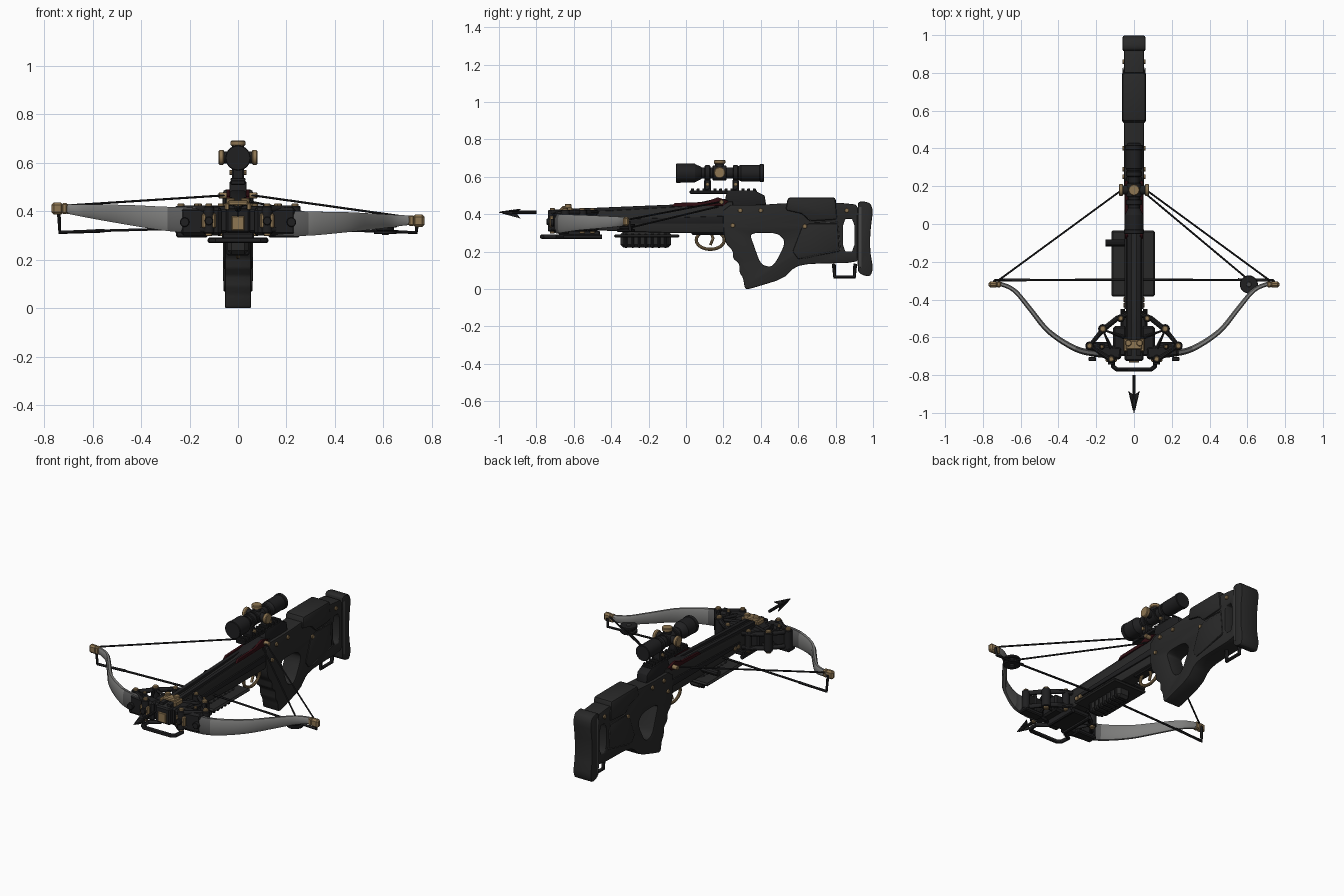
import bpy, bmesh, math
from mathutils import Vector

if "Cube" in bpy.data.objects:
    bpy.data.objects.remove(bpy.data.objects["Cube"])


def mat(name, c):
    m = bpy.data.materials.new(name)
    m.diffuse_color = (*c, 1)
    m.use_nodes = True
    m.node_tree.nodes["Principled BSDF"].inputs["Base Color"].default_value = m.diffuse_color
    return m


BLACK = mat("black polymer", (0.022, 0.022, 0.022))
METAL = mat("dark metal", (0.014, 0.014, 0.015))
EDGE = mat("worn grey", (0.06, 0.06, 0.06))
GREY = mat("limb grey", (0.21, 0.21, 0.205))
DGREY = mat("limb dark grey", (0.11, 0.11, 0.11))
TAN = mat("aged brass", (0.27, 0.18, 0.085))
RED = mat("dark red", (0.03, 0.004, 0.006))


def add(name, data, m):
    o = bpy.data.objects.new(name, data)
    bpy.context.collection.objects.link(o)
    data.materials.append(m)
    return o


def from_bm(name, bm, m):
    bmesh.ops.recalc_face_normals(bm, faces=bm.faces)
    me = bpy.data.meshes.new(name)
    bm.to_mesh(me)
    bm.free()
    return add(name, me, m)


def bevel(o, w, seg=2):
    if w:
        b = o.modifiers.new("bevel", 'BEVEL')
        b.width, b.segments, b.limit_method = w, seg, 'ANGLE'
    return o


def box(name, c, s, m, bev=0.006, rz=0):
    bm = bmesh.new()
    bmesh.ops.create_cube(bm, size=1)
    bmesh.ops.scale(bm, vec=s, verts=bm.verts)
    o = from_bm(name, bm, m)
    o.location, o.rotation_euler.z = c, rz
    return bevel(o, bev, 1)


def cyl(name, c, r, d, axis, m, bev=0.004, n=20, r2=None):
    bm = bmesh.new()
    bmesh.ops.create_cone(bm, cap_ends=True, segments=n, radius1=r,
                          radius2=r if r2 is None else r2, depth=d)
    o = from_bm(name, bm, m)
    o.location = c
    o.rotation_euler = {'x': (0, math.pi / 2, 0), 'y': (-math.pi / 2, 0, 0), 'z': (0, 0, 0)}[axis]
    return bevel(o, bev, 1)


def soften(p, n):
    for _ in range(n):
        q = []
        for a, b in zip(p, p[1:] + p[:1]):
            q += [(a[0] * .8 + b[0] * .2, a[1] * .8 + b[1] * .2),
                  (a[0] * .2 + b[0] * .8, a[1] * .2 + b[1] * .8)]
        p = q
    return p


def prism(name, prof, half, m, bev=0.01, soft=0, x=0, holes=()):
    """Side profile (y, z) extruded across x, with optional cut holes."""
    bm = bmesh.new()
    f = bm.faces.new([bm.verts.new((x - half, y, z)) for y, z in soften(prof, soft)])
    r = bmesh.ops.extrude_face_region(bm, geom=[f])
    bmesh.ops.translate(bm, vec=(2 * half, 0, 0),
                        verts=[v for v in r['geom'] if isinstance(v, bmesh.types.BMVert)])
    o = from_bm(name, bm, m)
    for h in holes:
        b = o.modifiers.new("cut", 'BOOLEAN')
        b.operation, b.object, b.solver = 'DIFFERENCE', h, 'EXACT'
        h.hide_render = True
    return bevel(o, bev)


def tube(name, pts, r, m, cyclic=False, res=3):
    cu = bpy.data.curves.new(name, 'CURVE')
    cu.dimensions, cu.bevel_depth, cu.bevel_resolution = '3D', r, res
    cu.use_fill_caps = True
    s = cu.splines.new('POLY')
    s.points.add(len(pts) - 1)
    for p, c in zip(s.points, pts):
        p.co = (*c, 1)
    s.use_cyclic_u = cyclic
    return add(name, cu, m)


# Stock with thumbhole and skeleton slot
thumb = prism("thumbhole_cutter", [(.34, .3), (.49, .3), (.535, .25), (.465, .115), (.40, .13), (.36, .24)],
              .2, BLACK, 0, 2)
slot = prism("slot_cutter", [(.84, .2), (.90, .2), (.90, .375), (.84, .375)], .2, BLACK, 0, 1)
prism("stock", [(.2, .305), (.215, .24), (.25, .205), (.25, .165), (.285, .135), (.285, .09), (.305, .06),
                (.315, 0), (.34, 0), (.52, .055), (.585, .12), (.66, .135), (.91, .14), (.93, .18),
                (.93, .42), (.9, .46), (.55, .46), (.4, .45), (.2, .45)], .053, BLACK, .016, 1, 0, (thumb, slot))
prism("cheek_rest", [(.53, .42), (.545, .49), (.80, .49), (.81, .37), (.66, .36), (.62, .40)], .063, BLACK, .015)
prism("stock_side_panel", [(.62, .33), (.66, .35), (.81, .35), (.82, .2), (.60, .16), (.57, .2)], .058, BLACK, .005)
for sx in (-1, 1):
    tube("panel_trim", [(sx * .058, y, z) for y, z in
                        [(.64, .40), (.67, .36), (.81, .355), (.825, .21), (.63, .165)]], .003, EDGE)
prism("butt_pad", [(.915, .46), (.94, .47), (.985, .46), (1, .42), (.985, .30), (.985, .2), (1, .11),
                   (.985, .065), (.94, .075), (.915, .10)], .06, BLACK, .014, 1)
prism("butt_pad_trim", [(.925, .44), (.94, .44), (.94, .11), (.925, .12)], .062, EDGE, .003)
tube("sling_loop", [(0, .79, .135), (0, .795, .065), (0, .90, .065), (0, .905, .135)], .011, METAL)

# Barrel, rail groove and red latch housing
prism("barrel", [(-.72, .33), (-.4, .31), (-.1, .30), (.25, .30), (.25, .47), (.16, .455), (-.05, .44),
                 (-.4, .42), (-.72, .41)], .043, BLACK, .008)
for sx in (-1, 1):
    prism("flight_rail", [(-.7, .405), (-.7, .425), (-.1, .45), (.15, .46), (.15, .44)], .012, METAL, .003, x=sx * .025)
    prism("barrel_side_rib", [(-.45, .35), (-.45, .37), (.2, .39), (.2, .35)], .008, METAL, .003, x=sx * .043)
    prism("latch_side", [(-.08, .44), (-.06, .46), (.1, .465), (.17, .49), (.23, .47), (.2, .445)], .008, RED, .003, x=sx * .04)
prism("latch_housing", [(-.06, .43), (.08, .465), (.17, .485), (.3, .47), (.3, .43)], .035, METAL)

# Trigger group
tube("trigger_guard", [(0, .13 + .075 * math.cos(a * math.pi / 12), .262 + .05 * math.sin(a * math.pi / 12))
                       for a in range(24)], .009, TAN, True)
tube("trigger", [(0, .13, .31), (0, .145, .27), (0, .13, .235)], .008, TAN)
box("trigger_block", (0, .13, .305), (.06, .2, .03), METAL)

# Ribbed foregrip with guard plate and side knob
box("foregrip", (0, -.215, .265), (.085, .27, .085), BLACK, .015)
for i in range(7):
    box("foregrip_rib", (0, -.32 + i * .035, .258), (.095, .017, .08), METAL, .006)
box("guard_plate", (-.005, -.21, .283), (.23, .35, .018), BLACK, .008)
tube("side_knob", [(-.04, -.1, .34), (-.15, -.1, .34)], .018, METAL)

# Scope rail and mount
prism("scope_mount", [(.2, .44), (.43, .44), (.42, .5), (.37, .525), (.22, .525)], .035, METAL, .006)
box("scope_rail", (0, .2, .518), (.06, .36, .018), METAL, .003)
for i in range(12):
    box("rail_tooth", (0, .035 + i * .03, .531), (.06, .016, .012), METAL, .002)
for y in (.115, .265):
    box("ring_base", (0, y, .555), (.05, .035, .06), METAL)
    cyl("scope_ring", (0, y, .62), .042, .03, 'y', METAL)
    for sx in (-1, 1):
        cyl("ring_screw", (sx * .03, y, .56), .01, .012, 'x', TAN, 0, 10)

# Scope body: (y centre, length, front radius, back radius)
for y, l, a, b in [(.19, .4, .03, .03), (.0, .1, .05, .05), (.065, .04, .05, .031), (.35, .12, .044, .044),
                   (.28, .03, .03, .044), (.405, .025, .047, .047), (-.04, .025, .052, .052)]:
    cyl("scope_tube", (0, y, .62), a, l, 'y', METAL, .003, 28, b)
cyl("scope_turret_hub", (0, .18, .62), .04, .075, 'y', METAL)
cyl("top_turret_neck", (0, .18, .655), .024, .04, 'z', METAL)
cyl("top_turret", (0, .18, .68), .03, .022, 'z', TAN)
for sx in (-1, 1):
    cyl("side_turret_neck", (sx * .045, .18, .622), .024, .04, 'x', METAL)
    cyl("side_turret", (sx * .069, .18, .622), .031, .022, 'x', TAN)


# Bow limbs: swept rounded section along stations (x, y, z, height, thickness)
STATIONS = [(.08, -.69, .355, .10, .04), (.2, -.685, .357, .105, .036), (.31, -.66, .36, .098, .031),
            (.45, -.57, .37, .082, .027), (.55, -.45, .376, .066, .025), (.63, -.355, .381, .052, .023),
            (.70, -.32, .386, .04, .023), (.74, -.32, .386, .036, .023)]


def limb(side):
    P = [Vector(s) for s in STATIONS]
    path = []
    for i in range(len(P) - 1):
        a, b, c, d = P[max(i - 1, 0)], P[i], P[i + 1], P[min(i + 2, len(P) - 1)]
        for k in range(5):
            t = k / 5
            path.append(b + (c - a) * (t / 2) + (a * 2 - b * 5 + c * 4 - d) * (t * t / 2)
                        + (b * 3 - a - c * 3 + d) * (t ** 3 / 2))
    path.append(P[-1])
    bm, rings = bmesh.new(), []
    for i, p in enumerate(path):
        d = path[min(i + 1, len(path) - 1)] - path[max(i - 1, 0)]
        n = Vector((-d[1], d[0])).normalized()
        ring = []
        for u, w in [(.5, .3), (.25, .5), (-.25, .5), (-.5, .3), (-.5, -.3), (-.25, -.5), (.25, -.5), (.5, -.3)]:
            x = side * (p[0] + n.x * u * p[4])
            ring.append(bm.verts.new((x, p[1] + n.y * u * p[4], p[2] - .033 * x + w * p[3])))
        rings.append(ring)
    for r, s in zip(rings, rings[1:]):
        for k in range(8):
            bm.faces.new((r[k], r[k - 1], s[k - 1], s[k]))
    bm.faces.new(rings[0])
    bm.faces.new(rings[-1])
    o = from_bm("bow_limb", bm, GREY)
    o.data.materials.append(DGREY)
    for f in o.data.polygons:
        f.material_index = int(abs(f.center.x) < .3)


for s in (-1, 1):
    limb(s)
    tz = .386 - .025 * s
    # Limb tips with cable yokes
    box("limb_tip", (s * .745, -.32, tz), (.05, .032, .05), TAN, .01)
    box("limb_tip_collar", (s * .715, -.32, tz), (.025, .03, .045), TAN)
    tube("cable_yoke", [(s * .74, -.305, tz), (s * .735, -.298, .312), (s * .55, -.295, .32)], .008, METAL)
    # Riser pocket, truss arms and bolts
    box("riser_pocket", (s * .15, -.675, .358), (.17, .07, .115), METAL, .012, s * .12)
    box("riser_shoulder", (s * .075, -.62, .36), (.07, .16, .10), METAL, .01)
    box("pocket_foot", (s * .19, -.655, .305), (.13, .06, .025), METAL)
    for z in (.325, .41):
        tube("truss_arm", [(s * .04, -.48, z), (s * .09, -.5, z), (s * .165, -.56, z),
                           (s * .235, -.645, z), (s * .12, -.72, z)], .014, METAL)
        tube("truss_brace", [(s * .05, -.6, z), (s * .165, -.56, z), (s * .12, -.66, z)], .01, METAL)
    for x, y, r in [(.235, -.645, .02), (.165, -.555, .022), (.12, -.715, .019), (.07, -.5, .018), (.17, -.65, .013)]:
        cyl("riser_post", (s * x, y, .365), r * 1.15, .115, 'z', METAL, .004, 12)
        cyl("riser_bolt", (s * x, y, .425), r * .75, .016, 'z', TAN, .003, 10)
        cyl("riser_bolt_lower", (s * x, y, .305), r * .75, .016, 'z', TAN, .003, 10)
    box("limb_clamp", (s * .12, -.718, .36), (.06, .025, .06), TAN)
    cyl("clamp_screw", (s * .12, -.735, .36), .018, .02, 'y', METAL, .003, 12)
    cyl("pocket_screw", (s * .22, -.715, .355), .02, .02, 'y', METAL, .003, 12)
    box("front_bracket", (s * .045, -.64, .39), (.022, .07, .09), TAN)
    cyl("bracket_bolt", (s * .03, -.63, .44), .018, .03, 'z', TAN, .004, 12)
    # Side screws on the barrel and stock
    for y, z in [(.29, .42), (.40, .42), (.25, .34), (.635, .335), (.86, .42)]:
        cyl("side_screw", (s * .055, y, z), .012, .014, 'x', TAN, .002, 12)
    for y in (-.4, -.43):
        cyl("barrel_screw", (s * .045, y, .35), .013, .02, 'x', TAN, .002, 12)
    # Drawn string from limb tip to latch
    tube("bow_string", [(s * .72, -.3, tz + .012), (s * .065, .18, .465), (0, .19, .467)], .005, METAL, res=1)
    cyl("string_stop", (s * .06, .19, .465), .013, .04, 'x', TAN, .003, 12)

# Riser front and arrow rest
box("riser_front", (0, -.70, .36), (.10, .05, .10), METAL, .008)
box("riser_front_plate", (0, -.728, .35), (.055, .012, .06), TAN, .004)
box("riser_top_bridge", (0, -.64, .433), (.085, .05, .022), TAN)

# Foot stirrup
tube("stirrup", [(-.06, -.45, .28), (-.06, -.66, .28), (-.115, -.70, .28), (-.11, -.755, .28), (-.09, -.77, .28),
                 (.09, -.77, .28), (.11, -.755, .28), (.115, -.70, .28), (.06, -.66, .28), (.06, -.45, .28)], .012, METAL)
box("stirrup_mount", (0, -.56, .298), (.13, .2, .03), METAL)

# Cross cable, second cable and pulley
tube("cross_cable", [(-.735, -.297, .315), (0, -.295, .335), (.735, -.297, .312)], .006, METAL, res=1)
tube("pulley_cable", [(.60, -.29, .33), (.05, .17, .44)], .005, METAL, res=1)
for z, r in [(.313, .048), (.327, .036), (.341, .048)]:
    cyl("pulley", (.608, -.32, z), r, .014, 'z', METAL, .003, 24)
cyl("pulley_axle", (.608, -.32, .327), .014, .05, 'z', EDGE, .002, 12)

# Arrow with bladed head
tube("arrow_shaft", [(0, -.80, .41), (0, -.96, .41)], .009, METAL)
cyl("arrow_point", (0, -.965, .41), .002, .07, 'y', METAL, 0, 12, .014)
for k in range(3):
    bm = bmesh.new()
    a = math.pi / 6 + k * math.tau / 3
    bmesh.ops.create_cube(bm, size=1)
    for v in bm.verts:
        tip, top = v.co.y < 0, v.co.z > 0
        r = (.006 if tip else .033) if top else 0
        y = -.985 if tip else (-.885 if top else -.91)
        w = v.co.x * .006
        v.co = (r * math.cos(a) - w * math.sin(a), y, .41 + r * math.sin(a) + w * math.cos(a))
    from_bm("arrow_blade", bm, METAL)

# Bake modifiers and curves to meshes, then shade
bpy.context.view_layer.update()
dg = bpy.context.evaluated_depsgraph_get()
for o in list(bpy.context.scene.objects):
    if o.hide_render:
        continue
    me = bpy.data.meshes.new_from_object(o.evaluated_get(dg), depsgraph=dg)
    n = bpy.data.objects.new(o.name + "_part", me)
    n.matrix_world = o.matrix_world
    bpy.context.collection.objects.link(n)
    n["src"] = o.name
for o in list(bpy.context.scene.objects):
    if "src" not in o:
        bpy.data.objects.remove(o)
for o in bpy.context.scene.objects:
    o.name = o["src"]
    o.select_set(True)
    bpy.context.view_layer.objects.active = o
bpy.ops.object.shade_smooth_by_angle(angle=math.radians(35))
